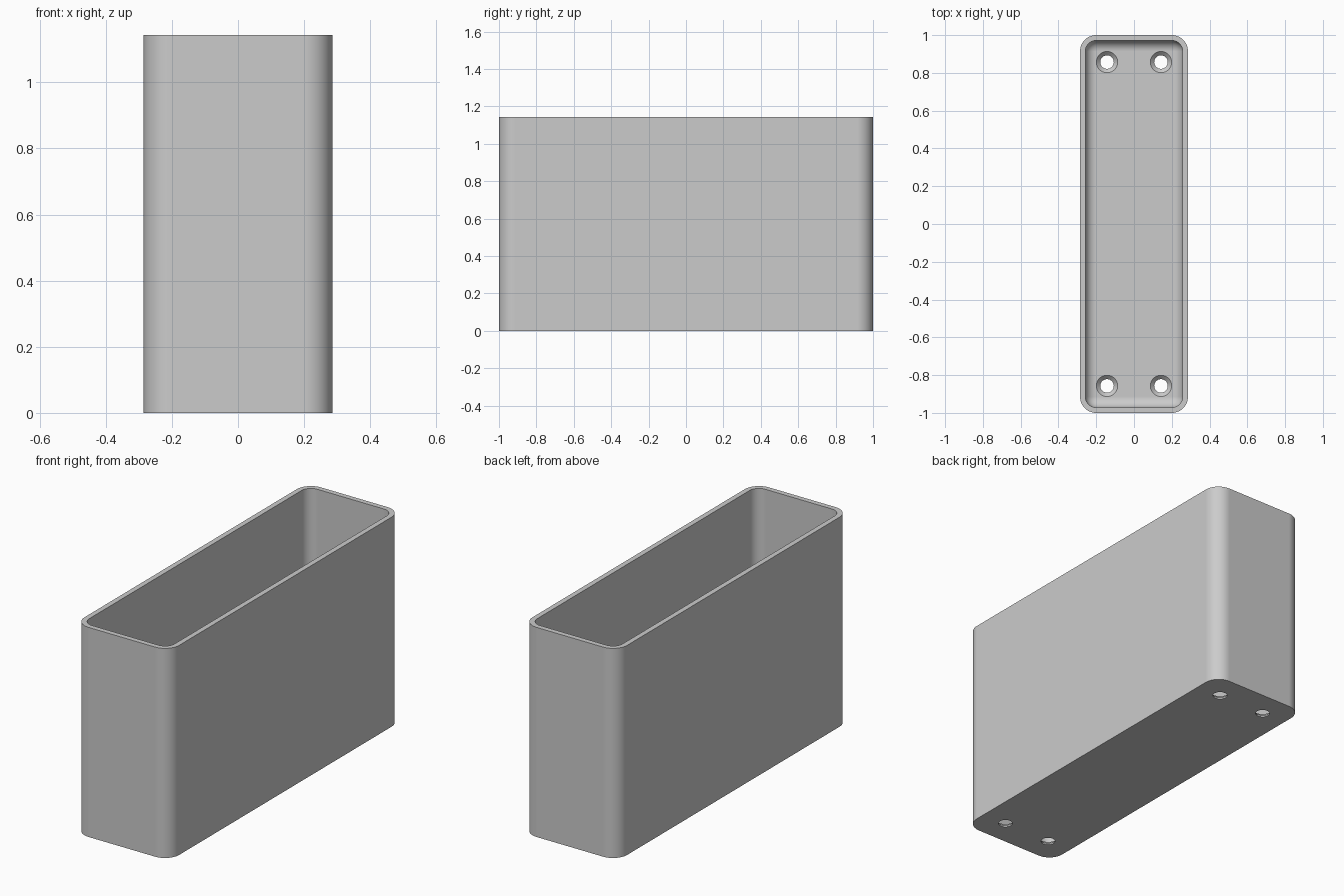
import bpy, bmesh
from math import sin, cos, pi

cube = bpy.data.objects.get("Cube")
if cube:
    bpy.data.objects.remove(cube, do_unlink=True)

U = 2 / 70                       # one design unit
HALF_X, HALF_Y, HEIGHT = 10 * U, 35 * U, 40 * U
WALL, CORNER, FILLET = U, 3 * U, 2 * U
ARC = 12                         # segments per quarter turn


def ring(hx, hy, r, z, cx=0, cy=0):
    """Rounded rectangle, or a circle when hx = hy = r."""
    points = []
    for q, (sx, sy) in enumerate(((1, 1), (-1, 1), (-1, -1), (1, -1))):
        for i in range(ARC + 1):
            a = (q + i / ARC) * pi / 2
            points.append((cx + sx * (hx - r) + r * cos(a),
                           cy + sy * (hy - r) + r * sin(a), z))
    return points


def loft(bm, rings):
    """Skin a stack of rings and cap both ends."""
    rows = [[bm.verts.new(p) for p in points] for points in rings]
    n = len(rows[0])
    for low, high in zip(rows, rows[1:]):
        for i in range(n):
            j = (i + 1) % n
            bm.faces.new((low[i], low[j], high[j], high[i]))
    bm.faces.new(rows[0][::-1])
    bm.faces.new(rows[-1])


def make_object(name, bm):
    bmesh.ops.remove_doubles(bm, verts=bm.verts, dist=1e-5)
    bmesh.ops.recalc_face_normals(bm, faces=bm.faces)
    mesh = bpy.data.meshes.new(name)
    bm.to_mesh(mesh)
    bm.free()
    obj = bpy.data.objects.new(name, mesh)
    bpy.context.collection.objects.link(obj)
    return obj


grey = bpy.data.materials.new("light grey")
grey.use_nodes = True
grey.diffuse_color = (0.6, 0.6, 0.6, 1)
grey.node_tree.nodes["Principled BSDF"].inputs["Base Color"].default_value = (0.6, 0.6, 0.6, 1)

# Open box: outer wall, rim, inner wall, rounded floor edge
ix, iy, ir = HALF_X - WALL, HALF_Y - WALL, CORNER - WALL
rings = [ring(HALF_X, HALF_Y, CORNER, 0),
         ring(HALF_X, HALF_Y, CORNER, HEIGHT),
         ring(ix, iy, ir, HEIGHT)]
for k in range(ARC + 1):
    a = k / ARC * pi / 2
    inset = FILLET * (1 - cos(a))
    rings.append(ring(ix - inset, iy - inset, ir - inset,
                      WALL + FILLET * (1 - sin(a))))
bm = bmesh.new()
loft(bm, rings)
box = make_object("open_box", bm)
box.data.materials.append(grey)

# Countersunk screw holes in the floor
bm = bmesh.new()
small, large = 1.25 * U, 1.97 * U
for cx in (-5 * U, 5 * U):
    for cy in (-30 * U, 30 * U):
        profile = ((small, -U), (small, 0.28 * U), (large, WALL), (large, 2 * U))
        loft(bm, [ring(r, r, r, z, cx, cy) for r, z in profile])
cutter = make_object("hole_cutter", bm)
cutter.data.materials.append(grey)
cutter.hide_render = True

bpy.ops.object.select_all(action='DESELECT')
bpy.context.view_layer.objects.active = box
box.select_set(True)
cut = box.modifiers.new("screw_holes", 'BOOLEAN')
cut.operation = 'DIFFERENCE'
cut.solver = 'EXACT'
cut.object = cutter
bpy.ops.object.modifier_apply(modifier=cut.name)
bpy.data.objects.remove(cutter, do_unlink=True)

# Smooth rounded parts, crisp rim and base, flat walls
bpy.ops.object.shade_smooth_by_angle(angle=pi / 6)
normals = box.modifiers.new("flat_walls", 'WEIGHTED_NORMAL')
normals.keep_sharp = True
